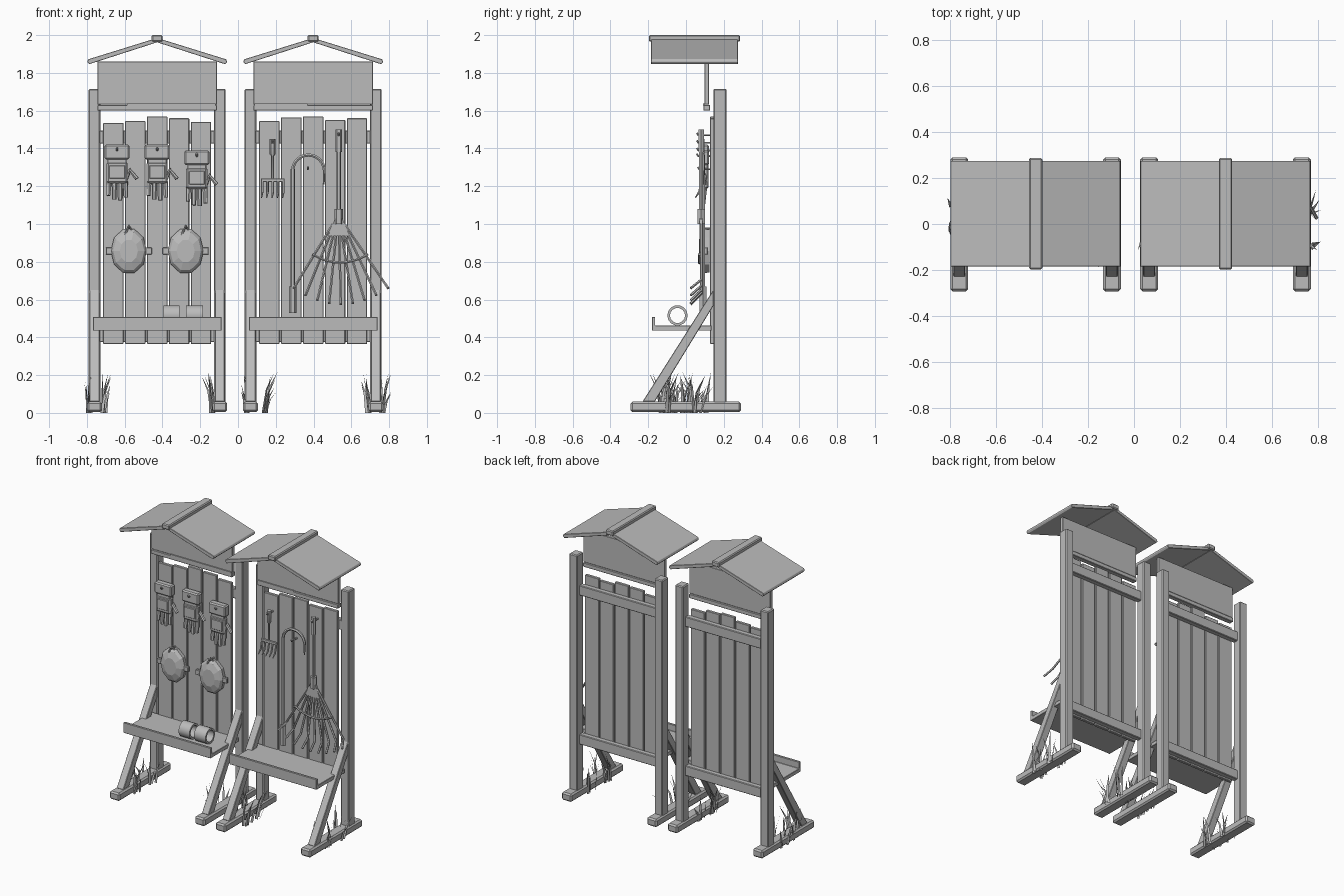
import bpy, bmesh, math, random
from mathutils import Vector

if "Cube" in bpy.data.objects:
    bpy.data.objects.remove(bpy.data.objects["Cube"])

random.seed(4)
mat = bpy.data.materials.new("plain grey")
mat.diffuse_color = (0.5, 0.5, 0.5, 1)
mat.use_nodes = True
mat.node_tree.nodes["Principled BSDF"].inputs["Base Color"].default_value = mat.diffuse_color


def finish(name, me, bevel=0, smooth=False):
    ob = bpy.data.objects.new(name, me)
    bpy.context.collection.objects.link(ob)
    me.materials.clear()
    me.materials.append(mat)
    if smooth:
        for p in me.polygons:
            p.use_smooth = True
        me.set_sharp_from_angle(angle=math.radians(40))
    if bevel:
        m = ob.modifiers.new("bevel", 'BEVEL')
        m.width, m.segments = bevel, 1
    return ob


def prism(name, pts, axis, a, b, bevel=0):
    """Extrude a 2D outline along x (yz outline) or y (xz outline)."""
    bm = bmesh.new()
    put = (lambda p, t: (t, p[0], p[1])) if axis == 'x' else (lambda p, t: (p[0], t, p[1]))
    lo = [bm.verts.new(put(p, a)) for p in pts]
    hi = [bm.verts.new(put(p, b)) for p in pts]
    n = len(pts)
    bm.faces.new(lo)
    bm.faces.new(hi[::-1])
    for i in range(n):
        bm.faces.new((lo[i], hi[i], hi[(i + 1) % n], lo[(i + 1) % n]))
    bmesh.ops.recalc_face_normals(bm, faces=bm.faces)
    me = bpy.data.meshes.new(name)
    bm.to_mesh(me)
    bm.free()
    return finish(name, me, bevel)


def box(name, x0, x1, y0, y1, z0, z1, bevel=0.004):
    return prism(name, [(x0, z0), (x1, z0), (x1, z1), (x0, z1)], 'y', y0, y1, bevel)


def tube(name, pts, radius, radii=None, res=1):
    """Round rod along a path, with optional radius factor for each point."""
    cu = bpy.data.curves.new(name, 'CURVE')
    cu.dimensions, cu.bevel_depth, cu.bevel_resolution, cu.use_fill_caps = '3D', radius, res, True
    sp = cu.splines.new('POLY')
    sp.points.add(len(pts) - 1)
    for i, p in enumerate(pts):
        sp.points[i].co = (*p, 1)
        sp.points[i].radius = radii[i] if radii else 1
    tmp = bpy.data.objects.new(name, cu)
    bpy.context.collection.objects.link(tmp)
    bpy.context.view_layer.update()
    me = bpy.data.meshes.new_from_object(tmp.evaluated_get(bpy.context.evaluated_depsgraph_get()))
    bpy.data.objects.remove(tmp)
    return finish(name, me, 0, True)


def stand(cx, tops, strip):
    # Feet, posts and diagonal braces
    for s in (-1, 1):
        x = cx + s * 0.332
        box("foot", x - 0.039, x + 0.039, -0.293, 0.29, 0.004, 0.06, 0.01)
        box("post", x - 0.031, x + 0.031, 0.145, 0.215, 0.05, 1.715, 0.006)
        prism("brace", [(-0.23, 0.06), (-0.165, 0.06), (0.147, 0.57), (0.147, 0.655)],
              'x', x - 0.026, x + 0.026, 0.003)
    # Back planks with uneven tops, and the rails behind them
    for i, t in enumerate(tops):
        x = cx + (i - 2) * 0.116
        box("plank", x - 0.054, x + 0.054, 0.128, 0.15, 0.365, t, 0.003)
    for z in (0.375, 1.425):
        box("back_rail", cx - 0.31, cx + 0.31, 0.15, 0.188, z, z + 0.07)
    # Tray shelf with raised front lip
    prism("shelf", [(-0.18, 0.435), (0.135, 0.435), (0.135, 0.462), (-0.163, 0.462),
                    (-0.163, 0.508), (-0.18, 0.508)], 'x', cx - 0.34, cx + 0.34, 0.002)
    # Header board with its lower strip
    box("header_board", cx - 0.316, cx + 0.316, 0.098, 0.122, 1.632, 1.86, 0.002)
    box("header_strip", cx - 0.316, cx + 0.316, 0.092, 0.128, 1.6, 1.63, 0.003)
    box("header_batten", cx + strip[0], cx + strip[1], 0.09, 0.1, 1.628, 1.637, 0)
    # Pitched roof and ridge cap
    for s in (-1, 1):
        prism("roof_slope", [(cx, 1.985), (cx + s * 0.365, 1.872), (cx + s * 0.37, 1.858),
                             (cx + s * 0.36, 1.846), (cx, 1.962)], 'y', -0.185, 0.275, 0.002)
    box("ridge_cap", cx - 0.029, cx + 0.029, -0.197, 0.287, 1.965, 2.0, 0.006)


def peg(x, z, y=0.08):
    tube("peg", [(x, 0.135, z), (x, y, z), (x, y - 0.008, z + 0.012)], 0.006)


def glove(x, z):
    # Cuff, palm, four fingers and a slanting thumb
    box("glove_cuff", x - 0.066, x + 0.066, 0.072, 0.122, z - 0.078, z, 0.008)
    box("glove_band", x - 0.05, x + 0.05, 0.08, 0.115, z - 0.1, z - 0.07, 0.003)
    box("glove_palm", x - 0.056, x + 0.056, 0.076, 0.12, z - 0.205, z - 0.09, 0.01)
    box("glove_patch", x - 0.042, x + 0.042, 0.07, 0.08, z - 0.18, z - 0.11, 0.003)
    for i, length in enumerate((0.06, 0.08, 0.085, 0.07)):
        fx = x + (i - 1.5) * 0.029
        tube("glove_finger", [(fx, 0.098, z - 0.195), (fx * 1.0 + (i - 1.5) * 0.002, 0.09, z - 0.21 - length)],
             0.0145, [1, 0.8])
    tube("glove_thumb", [(x + 0.045, 0.098, z - 0.18), (x + 0.068, 0.095, z - 0.135),
                         (x + 0.105, 0.088, z - 0.18)], 0.014, [1, 1, 0.85])
    peg(x, z - 0.03, 0.065)


def knee_pad(x, z):
    # Faceted dome, rim, side tabs and hanging loop
    bm = bmesh.new()
    rings = []
    for r, y in ((0.98, 0.125), (1.0, 0.1), (0.86, 0.082), (0.5, 0.068)):
        rings.append([bm.verts.new((x + 0.096 * r * math.sin(a), y, z + 0.122 * r * math.cos(a)))
                      for a in [math.tau * (k + 0.5) / 10 for k in range(10)]])
    for a, b in zip(rings, rings[1:]):
        for k in range(10):
            bm.faces.new((a[k], a[(k + 1) % 10], b[(k + 1) % 10], b[k]))
    bm.faces.new(rings[0])
    bm.faces.new(rings[-1])
    bmesh.ops.recalc_face_normals(bm, faces=bm.faces)
    me = bpy.data.meshes.new("knee_pad")
    bm.to_mesh(me)
    bm.free()
    finish("knee_pad", me)
    for s in (-1, 1):
        tab = sorted((x + s * 0.085, x + s * 0.122))
        box("knee_pad_tab", *tab, 0.095, 0.115, z - 0.018, z + 0.018, 0.003)
    tube("knee_pad_loop", [(x - 0.028, 0.085, z + 0.075), (x - 0.012, 0.08, z + 0.105),
                           (x, 0.09, z + 0.135), (x + 0.015, 0.1, z + 0.11)], 0.006)
    peg(x, z + 0.12, 0.085)


def cord_roll(x0, x1):
    # Hollow ring lying on its side on the shelf
    bm = bmesh.new()
    n = 14
    loops = [[bm.verts.new((x, -0.045 + r * math.cos(math.tau * k / n), 0.516 + r * math.sin(math.tau * k / n)))
              for k in range(n)] for x, r in ((x0, 0.04), (x0, 0.054), (x1, 0.054), (x1, 0.04))]
    for i in range(4):
        a, b = loops[i], loops[(i + 1) % 4]
        for k in range(n):
            bm.faces.new((a[k], a[(k + 1) % n], b[(k + 1) % n], b[k]))
    bmesh.ops.recalc_face_normals(bm, faces=bm.faces)
    me = bpy.data.meshes.new("cord_roll")
    bm.to_mesh(me)
    bm.free()
    finish("cord_roll", me, 0, True)


def grass(x, y, count, lean):
    # Clump of flat, bent, tapering blades
    bm = bmesh.new()
    for _ in range(count):
        b = Vector((x + random.uniform(-0.012, 0.012), y + random.uniform(-0.04, 0.04), 0))
        a = random.uniform(0, math.tau)
        w = Vector((math.cos(a), math.sin(a), 0)) * 0.009
        d = Vector((lean * random.uniform(0, 0.06), random.uniform(-0.07, 0.07), 0))
        h = random.uniform(0.1, 0.22)
        mid = b + d * 0.35 + Vector((0, 0, h * 0.6))
        v = [bm.verts.new(p) for p in (b - w, b + w, mid + w * 0.7, mid - w * 0.7, b + d + Vector((0, 0, h)))]
        bm.faces.new(v[:4])
        bm.faces.new((v[3], v[2], v[4]))
    me = bpy.data.meshes.new("grass")
    bm.to_mesh(me)
    bm.free()
    finish("grass", me)


stand(-0.428, (1.535, 1.545, 1.57, 1.56, 1.54), (-0.16, 0.31))
stand(0.398, (1.545, 1.565, 1.57, 1.55, 1.56), (-0.31, -0.03))

# Left stand: gloves, knee pads and rolls
for gx, gz in ((-0.64, 1.42), (-0.428, 1.42), (-0.218, 1.42 - 0.0)):
    glove(gx, gz if gx < -0.3 else gz - 0.03)
for kx in (-0.578, -0.277):
    knee_pad(kx, 0.857)
cord_roll(-0.395, -0.31)
cord_roll(-0.275, -0.185)

# Hand fork
tube("fork_handle", [(0.183, 0.085, 1.24), (0.183, 0.085, 1.36), (0.183, 0.085, 1.37), (0.183, 0.085, 1.45)],
     0.016, [0.5, 0.5, 1, 1])
box("fork_head", 0.122, 0.246, 0.078, 0.092, 1.222, 1.242, 0.003)
for i in range(5):
    fx = 0.128 + i * 0.028
    tube("fork_tine", [(fx, 0.085, 1.23), (fx, 0.07, 1.17), (fx - 0.004, 0.05, 1.14)], 0.007, [1, 1, 0.5])
peg(0.183, 1.43, 0.065)

# Long hooked tool
tube("hook_shaft", [(0.29, 0.09, 0.66), (0.29, 0.09, 1.29)], 0.013)
tube("hook_grip", [(0.29, 0.09, 0.53), (0.29, 0.09, 0.67)], 0.02)
arc = [(0.373 - 0.083 * math.cos(math.pi * k / 12), 0.09, 1.285 + 0.08 * math.sin(math.pi * k / 12)) for k in range(13)]
tube("hook_blade", arc + [(0.455, 0.09, 1.21)], 0.01, [1] * 12 + [0.8, 0.4])
peg(0.37, 1.29, 0.07)

# Leaf rake: handle, grip, ferrule, fan of tines and curved brace
rx, ry = 0.533, 0.08
tube("rake_handle", [(rx, ry, 1.03), (rx, ry, 1.4)], 0.012)
tube("rake_grip", [(rx, ry, 1.38), (rx, ry, 1.5)], 0.017)
tube("rake_ferrule", [(rx, ry, 1.0), (rx, ry, 1.08)], 0.023)
prism("rake_neck", [(rx - 0.02, 1.03), (rx + 0.02, 1.03), (rx + 0.055, 0.94), (rx - 0.055, 0.94)],
      'y', ry - 0.008, ry + 0.008)
for i in range(9):
    t = (i - 4) / 4
    tip = Vector((rx + 0.012 + 0.25 * t, 0.055, 0.575 + 0.085 * t * t))
    top = Vector((rx + 0.03 * t, ry, 1.0))
    bend = top.lerp(tip, 0.87)
    bend.y = ry
    tube("rake_tine", [top, bend, tip + Vector((0, -0.03, 0))], 0.0075)
tube("rake_brace", [(rx + 0.008 + 0.148 * k / 4, ry - 0.01, 0.795 + 0.045 * (k / 4) ** 2) for k in range(-4, 5)], 0.007)
peg(rx, 1.47, 0.065)

# Grass around the feet
for gx, lean in ((-0.71, 1), (-0.79, -0.5), (-0.14, -1), (0.045, -0.4), (0.14, 1.2), (0.69, -0.5), (0.765, 0.7)):
    grass(gx, random.uniform(-0.14, -0.02), 6, lean)
    grass(gx, random.uniform(0.0, 0.1), 4, lean)
